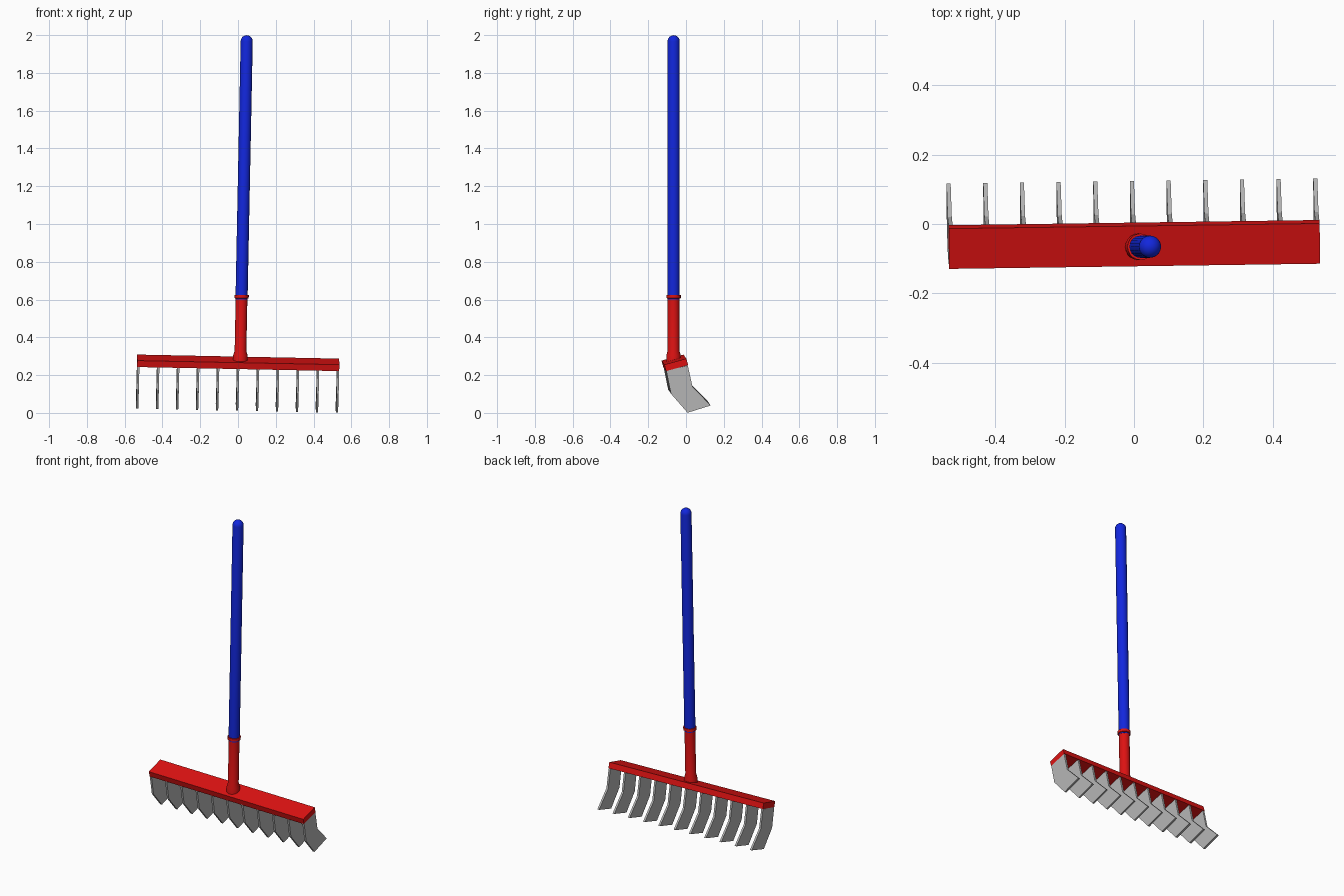
import bpy
import bmesh
import math
from mathutils import Matrix, Vector

cube = bpy.data.objects.get("Cube")
if cube:
    bpy.data.objects.remove(cube, do_unlink=True)

# The whole tool leans slightly about a point in the middle of the head
PIVOT = Vector((0, 0, 0.266))
LEAN = (Matrix.Translation(PIVOT)
        @ Matrix.Rotation(math.radians(0.8), 4, 'Z')
        @ Matrix.Rotation(math.radians(1.15), 4, 'Y')
        @ Matrix.Translation(-PIVOT))
AXIS_X, AXIS_Y = 0.011, -0.066


def material(name, color):
    mat = bpy.data.materials.new(name)
    mat.use_nodes = True
    mat.diffuse_color = (*color, 1)
    bsdf = next(n for n in mat.node_tree.nodes if n.type == 'BSDF_PRINCIPLED')
    bsdf.inputs["Base Color"].default_value = (*color, 1)
    return mat


def finish(name, bm, mat):
    bmesh.ops.recalc_face_normals(bm, faces=bm.faces)
    bm.transform(LEAN)
    mesh = bpy.data.meshes.new(name)
    bm.to_mesh(mesh)
    bm.free()
    mesh.materials.append(mat)
    obj = bpy.data.objects.new(name, mesh)
    bpy.context.collection.objects.link(obj)
    return obj


def extrude_profile(name, points, x_mid, width, mat):
    """Extrude a (y, z) outline along x."""
    bm = bmesh.new()
    verts = [bm.verts.new((x_mid - width / 2, y, z)) for y, z in points]
    face = bm.faces.new(verts)
    result = bmesh.ops.extrude_face_region(bm, geom=[face])
    moved = [v for v in result["geom"] if isinstance(v, bmesh.types.BMVert)]
    bmesh.ops.translate(bm, verts=moved, vec=(width, 0, 0))
    if not any(len(f.verts) == len(points) and abs(f.normal.x) > 0.9
               and f.calc_center_median().x < x_mid for f in bm.faces):
        bm.faces.new(verts)
    return finish(name, bm, mat)


def lathe(name, profile, mat, sides=20):
    """Spin a (radius, z) profile around the handle axis."""
    bm = bmesh.new()
    verts = [bm.verts.new((AXIS_X + r, AXIS_Y, z)) for r, z in profile]
    edges = [bm.edges.new(pair) for pair in zip(verts, verts[1:])]
    bmesh.ops.spin(bm, geom=verts + edges, cent=(AXIS_X, AXIS_Y, 0),
                   axis=(0, 0, 1), angle=math.tau, steps=sides)
    bmesh.ops.remove_doubles(bm, verts=bm.verts, dist=0.0001)
    obj = finish(name, bm, mat)
    bpy.ops.object.select_all(action='DESELECT')
    obj.select_set(True)
    bpy.context.view_layer.objects.active = obj
    bpy.ops.object.shade_smooth_by_angle(angle=math.radians(35))
    return obj


red = material("red paint", (0.72, 0.006, 0.006))
blue = material("blue paint", (0.006, 0.02, 0.72))
steel = material("grey steel", (0.47, 0.47, 0.47))

# Head bar with a tilted cross-section
bar = [(-0.113, 0.232), (0.004, 0.264), (-0.006, 0.298), (-0.122, 0.266)]
extrude_profile("head_bar", bar, 0, 1.07, red)

# Eleven flat bent tines
tine = [(-0.112, 0.234), (-0.087, 0.112), (0.001, 0.0115), (0.124, 0.05),
        (0.027, 0.149), (0.002, 0.262)]
for i in range(11):
    extrude_profile(f"tine_{i + 1}", tine, (i - 5) * 0.1058, 0.012, steel)

# Socket with a flared foot and a collar at the top
lathe("socket", [(0, 0.265), (0.038, 0.265), (0.038, 0.305), (0.031, 0.33),
                 (0.031, 0.605), (0.038, 0.608), (0.038, 0.625), (0, 0.625)], red)

# Handle with a rounded end
R = 0.032
dome = [(R * math.cos(a), 2.0 - R + R * math.sin(a))
        for a in (math.pi / 2 * k / 6 for k in range(6))]
lathe("handle", [(0, 0.6), (R, 0.6)] + dome + [(0, 2.0)], blue)
